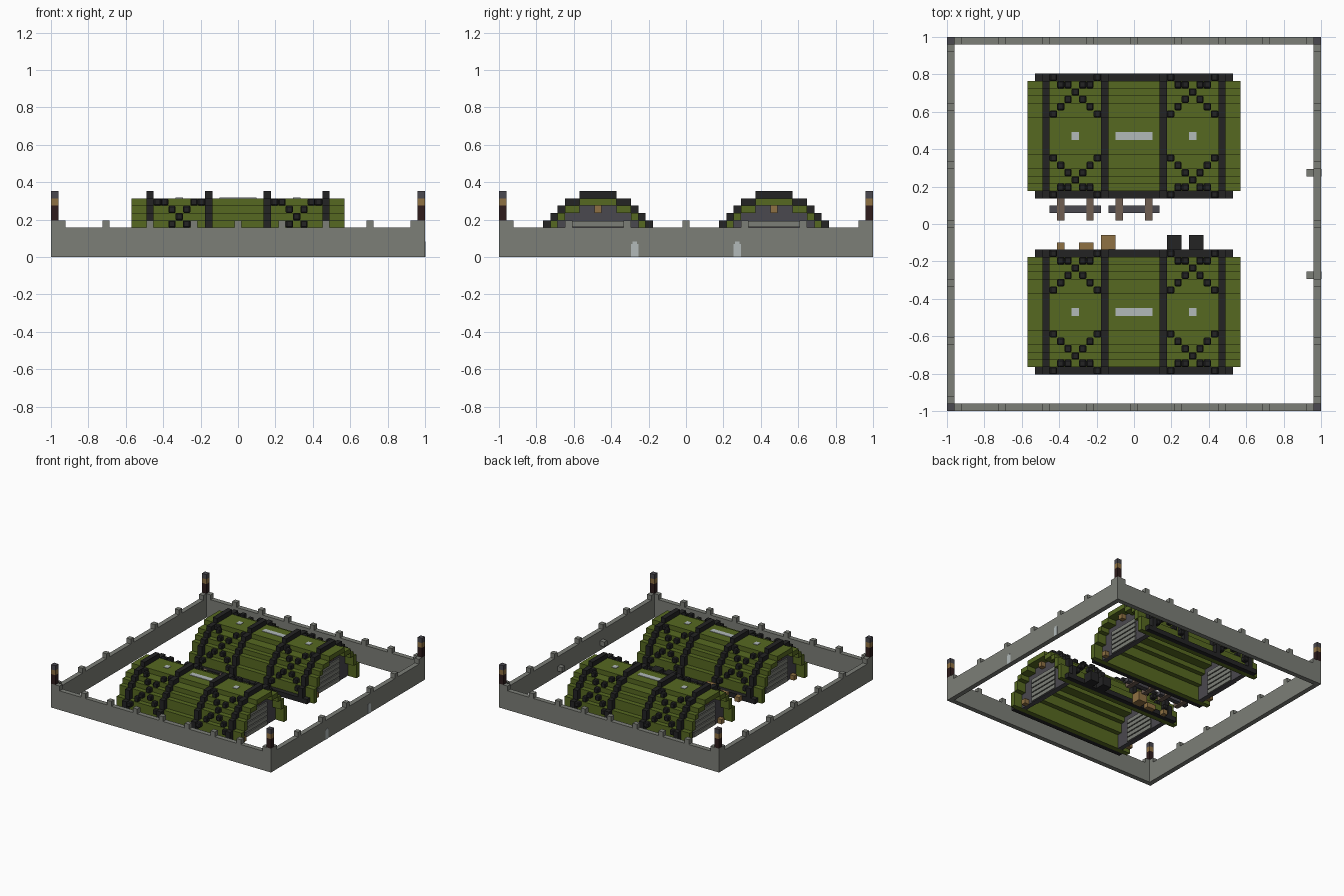
import bpy, bmesh
from mathutils import Vector

if "Cube" in bpy.data.objects:
    bpy.data.objects.remove(bpy.data.objects["Cube"])

U = 2 / 51  # size of one building block


def material(name, r, g, b):
    lin = [(c / 255 / 12.92) if c < 11 else ((c / 255 + 0.055) / 1.055) ** 2.4 for c in (r, g, b)]
    m = bpy.data.materials.new(name)
    m.use_nodes = True
    m.diffuse_color = (*lin, 1)
    m.node_tree.nodes["Principled BSDF"].inputs["Base Color"].default_value = (*lin, 1)
    return m


STONE = material("stone grey", 124, 126, 119)
GREEN = material("moss green", 86, 104, 33)
BLACK = material("charcoal black", 35, 35, 36)
SLATE = material("slate grey", 74, 72, 78)
TAN = material("tan wood", 143, 113, 67)
BROWN = material("dusty brown", 112, 94, 82)
MAROON = material("dark maroon", 46, 28, 28)
PALE = material("pale grey", 178, 186, 186)


def build(name, boxes, mat, bevel=0):
    """Join boxes given as (x0, x1, y0, y1, z0, z1) in block units."""
    bm = bmesh.new()
    for x0, x1, y0, y1, z0, z1 in boxes:
        made = bmesh.ops.create_cube(bm, size=1)
        for v in made["verts"]:
            v.co = Vector((x0 + (v.co.x + 0.5) * (x1 - x0),
                           y0 + (v.co.y + 0.5) * (y1 - y0),
                           z0 + (v.co.z + 0.5) * (z1 - z0))) * U
    me = bpy.data.meshes.new(name)
    bm.to_mesh(me)
    bm.free()
    me.materials.append(mat)
    ob = bpy.data.objects.new(name, me)
    bpy.context.scene.collection.objects.link(ob)
    if bevel:
        mod = ob.modifiers.new("soft corners", "BEVEL")
        mod.width = bevel * U
        mod.segments = 1
    return ob


def block(x, y, z):
    return (x - .5, x + .5, y - .5, y + .5, z, z + 1)


def arch(x0, x1, cy, rows):
    """Stepped arch from (inner, outer, bottom, top) rows, mirrored across cy."""
    boxes = []
    for a, b, z0, z1 in rows:
        if a == 0:
            boxes.append((x0, x1, cy - b, cy + b, z0, z1))
        else:
            boxes += [(x0, x1, cy + a, cy + b, z0, z1), (x0, x1, cy - b, cy - a, z0, z1)]
    return boxes


# Perimeter wall with battlements
H = 25.5
build("perimeter_wall", [(-H, H, -H, 1 - H, 0, 4), (-H, H, H - 1, H, 0, 4),
                         (-H, 1 - H, 1 - H, H - 1, 0, 4), (H - 1, H, 1 - H, H - 1, 0, 4)], STONE)
merlons = []
for s in (-25, 25):
    merlons += [block(x, s, 4) for x in range(-24, 25, 6)]
    merlons += [block(s, y, 4) for y in range(-24, 25, 8)]
    merlons += [block(s, t, 4) for t in (-25, 25)]
build("battlements", merlons, STONE)

# Corner lamp posts
corners = [(x, y) for x in (-25, 25) for y in (-25, 25)]
build("post_shafts", [block(x, y, z) for x, y in corners for z in (5, 6)], MAROON)
build("post_lamps", [block(x, y, 7) for x, y in corners], TAN)
build("post_caps", [block(x, y, 8) for x, y in corners], SLATE)

# Wall niches with inner brackets
build("wall_brackets", [block(24, s * 7, 1) for s in (-1, 1)], STONE)
niches = []
for s in (-7, 7):
    niches += [(H - .1, H + .05, s - .5, s + .5, 0, 1.8), (H - .1, H + .05, s - .3, s + .3, 1.8, 2.1)]
build("wall_niches", niches, PALE)

SHELL = [(0, 2.5, 7, 8), (2.5, 4.5, 6, 7), (4.5, 5.5, 5, 6), (5.5, 6.5, 3, 5), (6.5, 7.5, 0, 3)]
RIB = [(0, 2.5, 8, 9), (2.5, 4.5, 7, 8), (4.5, 5.5, 6, 7), (5.5, 6.5, 5, 6), (6.5, 7.5, 3, 5),
       (7.5, 8.5, 0, 3)]
INFILL = [(0, 2.5, 6, 7), (0, 4.5, 5, 6), (0, 5.5, 3, 5), (0, 6.5, 0, 3)]
# Cross brace steps: distance from the arch centre, height, sideways offset
BRACE = [(3, 7, 3), (4, 7, 2), (5, 6, 1), (6, 5, 0), (7, 4, 1), (7, 3, 2), (8, 2, 3)]


def hangar(name, cy):
    build(name + "_shell", arch(-14.5, 14.5, cy, SHELL), GREEN)
    ribs = []
    for x in (-12, -4, 4, 12):
        ribs += arch(x - .5, x + .5, cy, RIB)
    build(name + "_ribs", ribs, BLACK)
    build(name + "_base_beams", arch(-13.5, 13.5, cy, [(7.5, 8.5, 0, 1)]), BLACK)
    braces = {(cx + t * dx, cy + s * y, z) for cx in (-8, 8) for s in (-1, 1)
              for t in (-1, 1) for y, z, dx in BRACE}
    build(name + "_cross_braces", [block(*p) for p in sorted(braces)], BLACK, 0.15)
    # End walls with slatted doors, lamps and crates
    walls, slats, trim = [], [], []
    for s in (-1, 1):
        walls += arch(s * 12 - .5, s * 12 + .5, cy, INFILL)
        for z in range(5):
            slats.append((s * 12.6 - .15, s * 12.6 + .15, cy - 3.5, cy + 3.5, z + .1, z + .9))
            slats.append((s * 11.4 - .15, s * 11.4 + .15, cy - 3.5, cy + 3.5, z + .1, z + .9))
        trim += [block(s * 13, cy, 6), block(s * 13, cy - 5, 0)]
    build(name + "_end_walls", walls, SLATE)
    build(name + "_door_slats", slats, STONE)
    build(name + "_end_lamps", trim, TAN)
    # Pale roof panels
    build(name + "_roof_panels", [(x - w, x + w, cy - .55, cy + .55, 7.9, 8.1)
                                  for x, w in ((-8, .5), (0, 2.5), (8, .5))], PALE)


hangar("front_hangar", -12)
hangar("rear_hangar", 12)

# Trestle racks in the lane
build("rack_rails", [(c - 3.5, c + 3.5, 1.5, 2.5, .2, 1) for c in (-8, 0)], SLATE)
build("rack_trestles", [(x - .5, x + .5, .5, 3.5, 0, 1.1) for x in (-10, -6, -2, 2)], BROWN)

# Crates and drums beside the front hangar
build("crates", [block(-10, -3, 0), (-7.5, -5.5, -3.5, -2.5, 0, 1), (-4.5, -2.5, -3.5, -1.5, 0, 2)], TAN)
build("drums", [(x, x + 2, -3.5, -1.5, 0, 2) for x in (4.5, 7.5)], BLACK)
